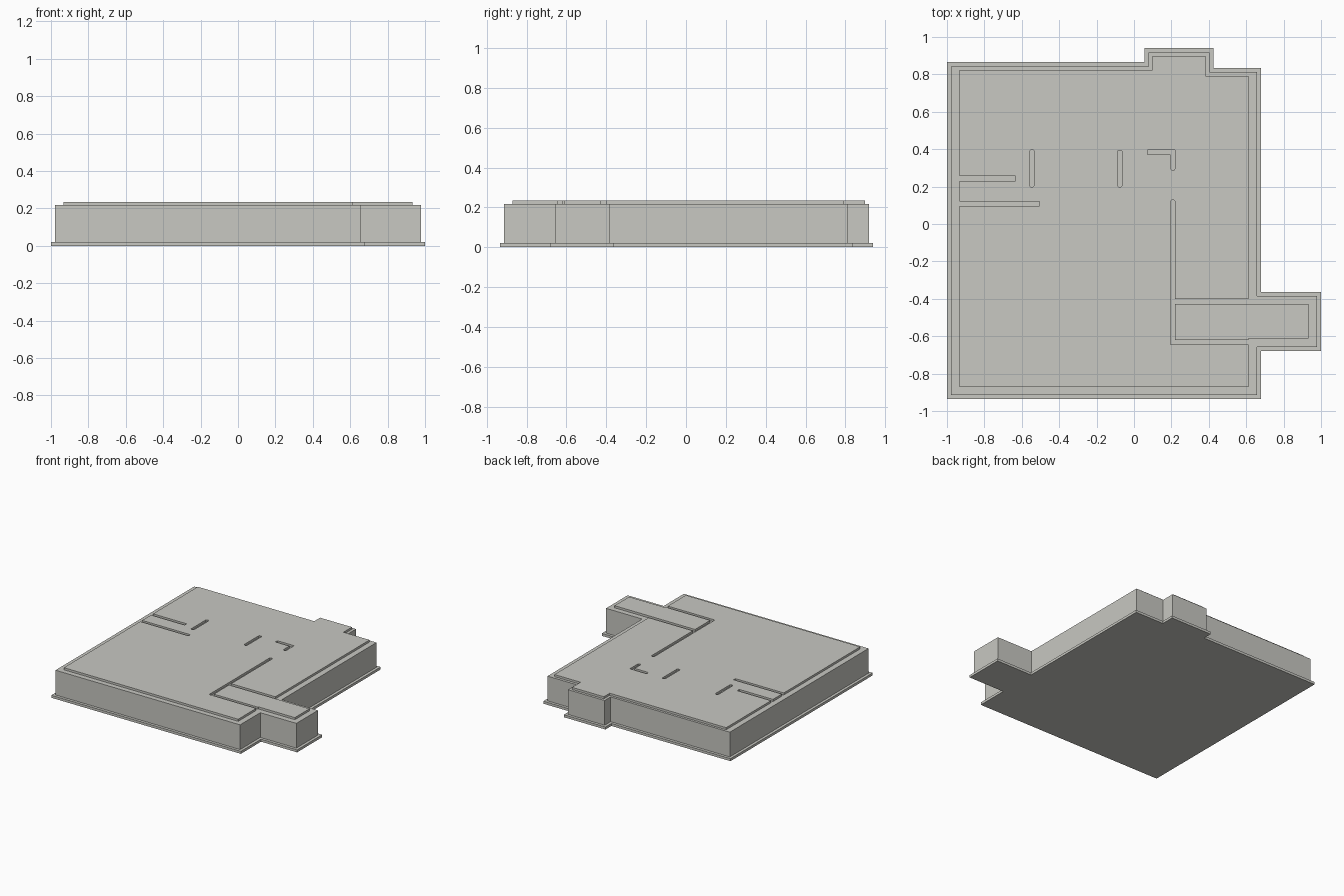
import bpy, bmesh, math
from mathutils import Vector

if "Cube" in bpy.data.objects:
    bpy.data.objects.remove(bpy.data.objects["Cube"])

mat = bpy.data.materials.new("warm_grey")
mat.diffuse_color = (0.58, 0.58, 0.54, 1)
mat.use_nodes = True
mat.node_tree.nodes["Principled BSDF"].inputs["Base Color"].default_value = mat.diffuse_color


def slab(name, loops, z0, z1):
    """Extrude closed outlines (inner loops become holes) from z0 to z1."""
    cu = bpy.data.curves.new(name + "_outline", 'CURVE')
    cu.dimensions, cu.fill_mode = '2D', 'BOTH'
    cu.extrude = (z1 - z0) / 2
    for pts in loops:
        sp = cu.splines.new('POLY')
        sp.points.add(len(pts) - 1)
        for p, (x, y) in zip(sp.points, pts):
            p.co = (x, y, 0, 1)
        sp.use_cyclic_u = True
    tmp = bpy.data.objects.new(name + "_outline", cu)
    bpy.context.collection.objects.link(tmp)
    deps = bpy.context.evaluated_depsgraph_get()
    me = bpy.data.meshes.new_from_object(tmp.evaluated_get(deps))
    bpy.data.objects.remove(tmp)
    bm = bmesh.new()
    bm.from_mesh(me)
    bmesh.ops.remove_doubles(bm, verts=bm.verts, dist=1e-5)
    bmesh.ops.recalc_face_normals(bm, faces=bm.faces)
    bmesh.ops.translate(bm, verts=bm.verts, vec=(0, 0, (z0 + z1) / 2))
    for f in bm.faces:
        f.smooth = False
    bm.to_mesh(me)
    bm.free()
    me.name = name
    me.materials.clear()
    me.materials.append(mat)
    ob = bpy.data.objects.new(name, me)
    bpy.context.collection.objects.link(ob)
    return ob


def inset(pts, d):
    """Move each side of a counter-clockwise right-angled outline inwards."""
    out = []
    for i, p in enumerate(pts):
        p = Vector(p)
        a = (p - Vector(pts[i - 1])).normalized()
        b = (Vector(pts[(i + 1) % len(pts)]) - p).normalized()
        out.append(p + d * (Vector((-a.y, a.x)) + Vector((-b.y, b.x))))
    return out


def slot(x0, x1, y0, y1, c=0.007):
    """Narrow slot with clipped corners."""
    return [(x0 + c, y0), (x1 - c, y0), (x1, y0 + c), (x1, y1 - c),
            (x1 - c, y1), (x0 + c, y1), (x0, y1 - c), (x0, y0 + c)]


# Floor plate and the wall block standing on it
plan = [(-1, -.935), (.68, -.935), (.68, -.68), (1, -.68), (1, -.363),
        (.68, -.363), (.68, .835), (.425, .835), (.425, .94),
        (.056, .94), (.056, .865), (-1, .865)]
slab("floor_plate", [plan], 0, .02)
slab("wall_block", [inset(plan, .022)], .02, .218)

# Main room top: open wall slots are part of its outline
main_room = [(-.933, -.872), (.612, -.872), (.612, -.644), (.195, -.644),
             (.195, .121), (.202, .128), (.213, .128), (.22, .121),
             (.22, -.401), (.612, -.401), (.612, .791), (.381, .791),
             (.381, .898), (.099, .898), (.099, .824), (-.933, .824),
             (-.933, .257), (-.634, .257), (-.634, .231), (-.933, .231),
             (-.933, .119), (-.506, .119), (-.506, .095), (-.933, .095)]

# Free-standing partitions leave closed slots
corner_slot = [(.072, .371), (.195, .371), (.195, .296), (.202, .289),
               (.215, .289), (.22, .296), (.22, .396), (.072, .396)]
slab("main_room_top", [main_room, slot(-.559, -.533, .198, .397),
                       slot(-.089, -.063, .198, .394), corner_slot], .218, .235)

# Side room top
slab("side_room_top", [[(.22, -.62), (.612, -.62), (.612, -.613), (.933, -.613),
                        (.933, -.428), (.22, -.428)]], .218, .235)
